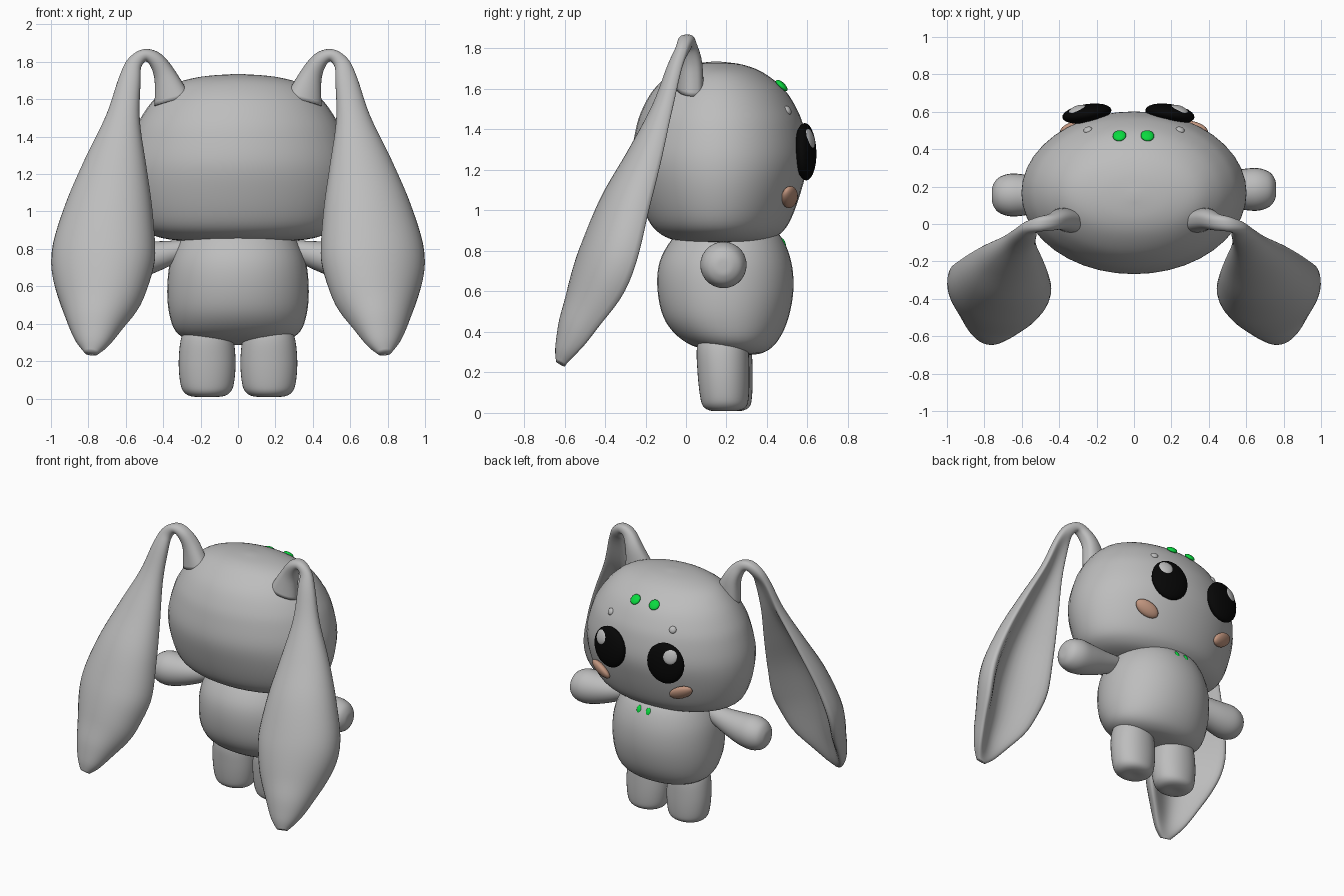
import bpy
import bmesh
import math
from mathutils import Quaternion, Vector

default_cube = bpy.data.objects.get("Cube")
if default_cube:
    bpy.data.objects.remove(default_cube, do_unlink=True)


def make_material(name, color):
    material = bpy.data.materials.new(name)
    material.diffuse_color = (*color, 1)
    material.use_nodes = True
    shader = material.node_tree.nodes["Principled BSDF"]
    shader.inputs["Base Color"].default_value = (*color, 1)
    shader.inputs["Roughness"].default_value = 0.6
    return material


GREY = make_material("soft grey", (0.51, 0.51, 0.51))
BLACK = make_material("eye black", (0.002, 0.002, 0.002))
GREEN = make_material("spot green", (0.003, 0.7, 0.05))
TAN = make_material("cheek tan", (0.53, 0.3, 0.21))


def finish(name, bm, material):
    """Turn a bmesh into a smooth shaded object of one colour."""
    bmesh.ops.recalc_face_normals(bm, faces=bm.faces)
    for face in bm.faces:
        face.smooth = True
    mesh = bpy.data.meshes.new(name)
    bm.to_mesh(mesh)
    bm.free()
    mesh.materials.append(material)
    obj = bpy.data.objects.new(name, mesh)
    bpy.context.collection.objects.link(obj)
    return obj


def spline(rows, steps=5):
    """Fill in a smooth curve through rows of values."""
    padded = [rows[0], *rows, rows[-1]]
    result = []
    for a, b, c, d in zip(padded, padded[1:], padded[2:], padded[3:]):
        for step in range(steps):
            t = step / steps
            result.append([
                q + t / 2 * (r - p + t * (2*p - 5*q + 4*r - s + t * (3*(q - r) + s - p)))
                for p, q, r, s in zip(a, b, c, d)])
    result.append(list(rows[-1]))
    return result


def skin(name, rings, material):
    """Join rings of points into a closed surface."""
    bm = bmesh.new()
    loops = [[bm.verts.new(point) for point in ring] for ring in rings]
    count = len(loops[0])
    for low, high in zip(loops, loops[1:]):
        for i in range(count):
            j = (i + 1) % count
            bm.faces.new((low[i], low[j], high[j], high[i]))
    bm.faces.new(loops[0])
    bm.faces.new(loops[-1])
    return finish(name, bm, material)


def angles(count):
    return [math.tau * i / count for i in range(count)]


def soften(value, power):
    return math.copysign(abs(value) ** (2 / power), value)


def upright(name, rows, power=2, x=0, y=0):
    """Stack of oval sections: height, half width, y centre, half depth."""
    rings = [[(x + wide * soften(math.cos(a), power),
               y + centre + deep * soften(math.sin(a), power), z)
              for a in angles(40)] for z, wide, centre, deep in spline(rows)]
    return skin(name, rings, GREY)


def blob(name, material, place, size, normal, roll=0):
    """Flattened ball whose short axis follows the given normal."""
    bm = bmesh.new()
    bmesh.ops.create_uvsphere(bm, u_segments=24, v_segments=14, radius=1)
    obj = finish(name, bm, material)
    obj.location = place
    obj.scale = size
    obj.rotation_mode = 'QUATERNION'
    turn = Quaternion((0, 1, 0), roll)
    obj.rotation_quaternion = Vector(normal).to_track_quat('Y', 'Z') @ turn
    return obj


# Head and body
upright("head", [
    (0.84, 0.15, 0.19, 0.1), (0.847, 0.34, 0.18, 0.21), (0.88, 0.47, 0.17, 0.29),
    (0.95, 0.545, 0.165, 0.35), (1.1, 0.593, 0.165, 0.405), (1.25, 0.6, 0.167, 0.435),
    (1.4, 0.565, 0.168, 0.416), (1.5, 0.52, 0.166, 0.382), (1.6, 0.447, 0.163, 0.32),
    (1.68, 0.345, 0.157, 0.225), (1.72, 0.2, 0.15, 0.13), (1.735, 0.02, 0.15, 0.02)])
upright("body", [
    (0.285, 0.03, 0.28, 0.02), (0.297, 0.2, 0.27, 0.11), (0.345, 0.32, 0.225, 0.22),
    (0.45, 0.367, 0.2, 0.3), (0.6, 0.378, 0.195, 0.335), (0.75, 0.357, 0.195, 0.324),
    (0.88, 0.29, 0.205, 0.257), (0.95, 0.2, 0.2, 0.16)], power=2.08)


def ear(name, side):
    """Ear that rises, folds over and hangs as a thick rimmed, cupped leaf."""
    # centre x, y, z, half width, half thickness, cup depth
    rows = spline([
        (0.35, 0.02, 1.59, 0.1, 0.065, 0), (0.39, 0.025, 1.725, 0.06, 0.055, 0),
        (0.44, 0.01, 1.81, 0.042, 0.045, 0), (0.5, 0, 1.835, 0.033, 0.04, 0),
        (0.555, -0.02, 1.79, 0.042, 0.035, 0), (0.58, -0.05, 1.7, 0.06, 0.035, 0.01),
        (0.615, -0.1, 1.5, 0.092, 0.04, 0.03), (0.655, -0.17, 1.25, 0.17, 0.052, 0.075),
        (0.69, -0.25, 1, 0.24, 0.068, 0.115), (0.72, -0.325, 0.75, 0.28, 0.08, 0.128),
        (0.735, -0.415, 0.55, 0.235, 0.08, 0.105), (0.76, -0.515, 0.4, 0.155, 0.07, 0.06),
        (0.775, -0.585, 0.3, 0.09, 0.05, 0.02), (0.785, -0.62, 0.243, 0.035, 0.025, 0)])
    rings = []
    for i, (x, y, z, wide, thick, cup) in enumerate(rows):
        before, after = rows[max(i - 1, 0)], rows[min(i + 1, len(rows) - 1)]
        along = (Vector(after[:3]) - Vector(before[:3])).normalized()
        facing = Vector((-0.2, 1, 0))
        facing = (facing - along * facing.dot(along)).normalized()
        across = facing.cross(along)
        ring = []
        for a in angles(40):
            s = math.sin(a)
            # rounded back, dished front inside a raised rim
            if s < 0:
                lift = (thick + cup) * soften(s, 2.2)
            else:
                lift = thick * soften(s, 3) - 1.6 * cup * s ** 3
            p = Vector((x, y, z)) + across * wide * math.cos(a) + facing * lift
            ring.append((side * p.x, p.y, p.z))
        rings.append(ring)
    skin(name, rings, GREY)


def arm(name, side, y):
    """Arm that swells towards a rounded hand: x, z, radius."""
    rows = spline([(0.24, 0.81, 0.04), (0.33, 0.785, 0.06), (0.45, 0.755, 0.085),
                   (0.57, 0.735, 0.107), (0.66, 0.73, 0.114), (0.725, 0.727, 0.092),
                   (0.755, 0.725, 0.05), (0.76, 0.725, 0.01)])
    skin(name, [[(side * x, y + r * math.cos(a), z + r * math.sin(a))
                 for a in angles(28)] for x, z, r in rows], GREY)


def head_normal(x, y, z):
    return (x / 0.36, (y - 0.17) / 0.19, (z - 1.28) / 0.2)


# Paired limbs and face details
for label, side in (("left", 1), ("right", -1)):
    ear(label + "_ear", side)
    arm(label + "_arm", side, 0.17 + 0.015 * side)
    upright(label + "_leg", [
        (0.012, 0.01, 0.2, 0.01), (0.01, 0.075, 0.2, 0.065), (0.03, 0.12, 0.2, 0.105),
        (0.08, 0.143, 0.198, 0.12), (0.2, 0.152, 0.193, 0.128), (0.33, 0.137, 0.188, 0.125),
        (0.42, 0.09, 0.19, 0.09)], power=2.1, x=side * 0.165, y=side * -0.008)

    eye_x = side * 0.222 - 0.03
    blob(label + "_eye", BLACK, (eye_x, 0.59, 1.29), (0.133, 0.051, 0.142),
         (side * 0.16, 1, 0.03))
    blob(label + "_eye_glint", GREY, (eye_x + side * 0.05, 0.61, 1.355),
         (0.05, 0.019, 0.052), (side * 0.36, 1, 0.3))

    cheek = (side * 0.318, 0.512, 1.066)
    blob(label + "_cheek", TAN, cheek, (0.085, 0.03, 0.049), head_normal(*cheek),
         roll=side * -0.5)
    brow = (side * 0.247, 0.503, 1.495)
    blob(label + "_brow_dot", GREY, brow, (0.024, 0.014, 0.024), head_normal(*brow))
    spot = (side * 0.075 - 0.003, 0.472, 1.617)
    blob(label + "_forehead_spot", GREEN, spot, (0.036, 0.016, 0.037), head_normal(*spot))
    blob(label + "_chest_spot", GREEN, (side * 0.036, 0.477, 0.838),
         (0.02, 0.014, 0.028), (0, 1, 0.4))
